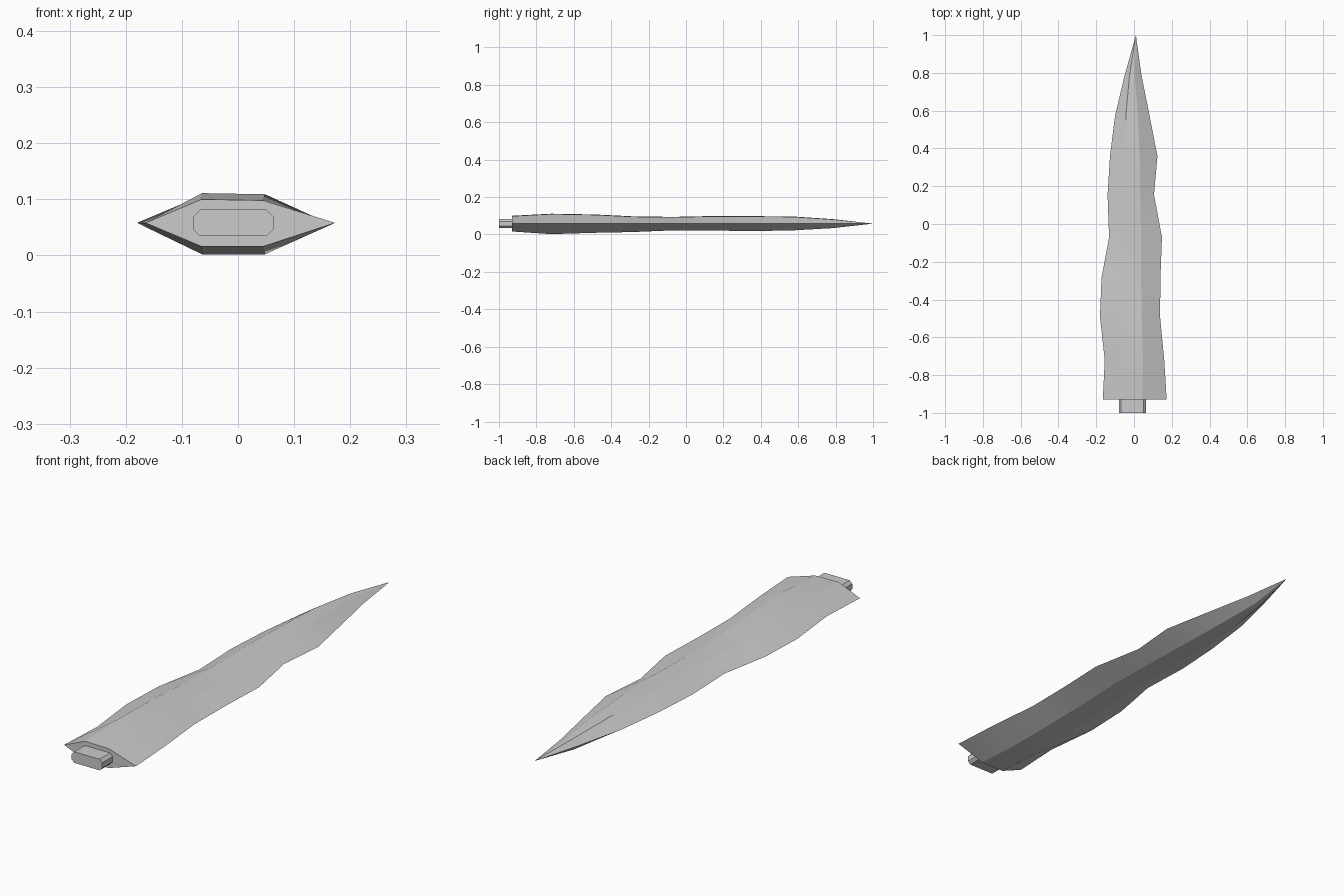
import bpy, bmesh, math

if "Cube" in bpy.data.objects:
    bpy.data.objects.remove(bpy.data.objects["Cube"])

steel = bpy.data.materials.new("light grey steel")
steel.diffuse_color = (0.6, 0.6, 0.6, 1)
steel.use_nodes = True
steel.node_tree.nodes["Principled BSDF"].inputs["Base Color"].default_value = steel.diffuse_color
MID = 0.058


def loft(name, rings, tip=None):
    """Bridge rings of equal size into a closed solid, ending in a cap or a point."""
    bm = bmesh.new()
    vs = [[bm.verts.new(p) for p in r] for r in rings]
    n = len(vs[0])
    for a, b in zip(vs, vs[1:]):
        for i in range(n):
            j = (i + 1) % n
            bm.faces.new((a[i], a[j], b[j], b[i]))
    bm.faces.new(vs[0][::-1])
    if tip:
        t = bm.verts.new(tip)
        for i in range(n):
            bm.faces.new((vs[-1][i], vs[-1][(i + 1) % n], t))
    else:
        bm.faces.new(vs[-1])
    bmesh.ops.recalc_face_normals(bm, faces=bm.faces)
    me = bpy.data.meshes.new(name)
    bm.to_mesh(me)
    bm.free()
    me.materials.append(steel)
    ob = bpy.data.objects.new(name, me)
    bpy.context.collection.objects.link(ob)
    return ob


# Blade stations: y, left edge, left ridge, right ridge, right edge, top z, bottom z
stations = [
    (-0.93, -0.165, -0.065, 0.045, 0.173, 0.100, 0.016),
    (-0.72, -0.155, -0.064, 0.048, 0.160, 0.111, 0.002),
    (-0.49, -0.180, -0.064, 0.040, 0.138, 0.107, 0.009),
    (-0.285, -0.172, -0.062, 0.038, 0.140, 0.097, 0.013),
    (-0.07, -0.132, -0.056, 0.037, 0.148, 0.094, 0.022),
    (0.155, -0.140, -0.056, 0.033, 0.106, 0.099, 0.021),
    (0.36, -0.127, -0.050, 0.030, 0.124, 0.098, 0.018),
    (0.575, -0.100, -0.043, 0.020, 0.082, 0.096, 0.022),
    (0.785, -0.050, -0.024, 0.004, 0.040, 0.082, 0.034),
]
rings = [[(l, y, MID), (a, y, t), (b, y, t - 0.002), (r, y, MID),
          (b, y, d), (a, y, d)] for y, l, a, b, r, t, d in stations]
blade = loft("blade", rings, (0.01, 1.0, MID))

# Tang: bar with chamfered corners
cx, hx, hz, c = -0.0085, 0.0715, 0.0235, 0.012
outline = [(-hx, -hz + c), (-hx, hz - c), (-hx + c, hz), (hx - c, hz),
           (hx, hz - c), (hx, -hz + c), (hx - c, -hz), (-hx + c, -hz)]
tang = loft("tang", [[(cx + x, y, MID + z) for x, z in outline] for y in (-1.0, -0.92)])

# Soft along the length, crisp at the ridges
for ob in (blade, tang):
    bpy.ops.object.select_all(action='DESELECT')
    ob.select_set(True)
    bpy.context.view_layer.objects.active = ob
    bpy.ops.object.shade_smooth_by_angle(angle=math.radians(15))
